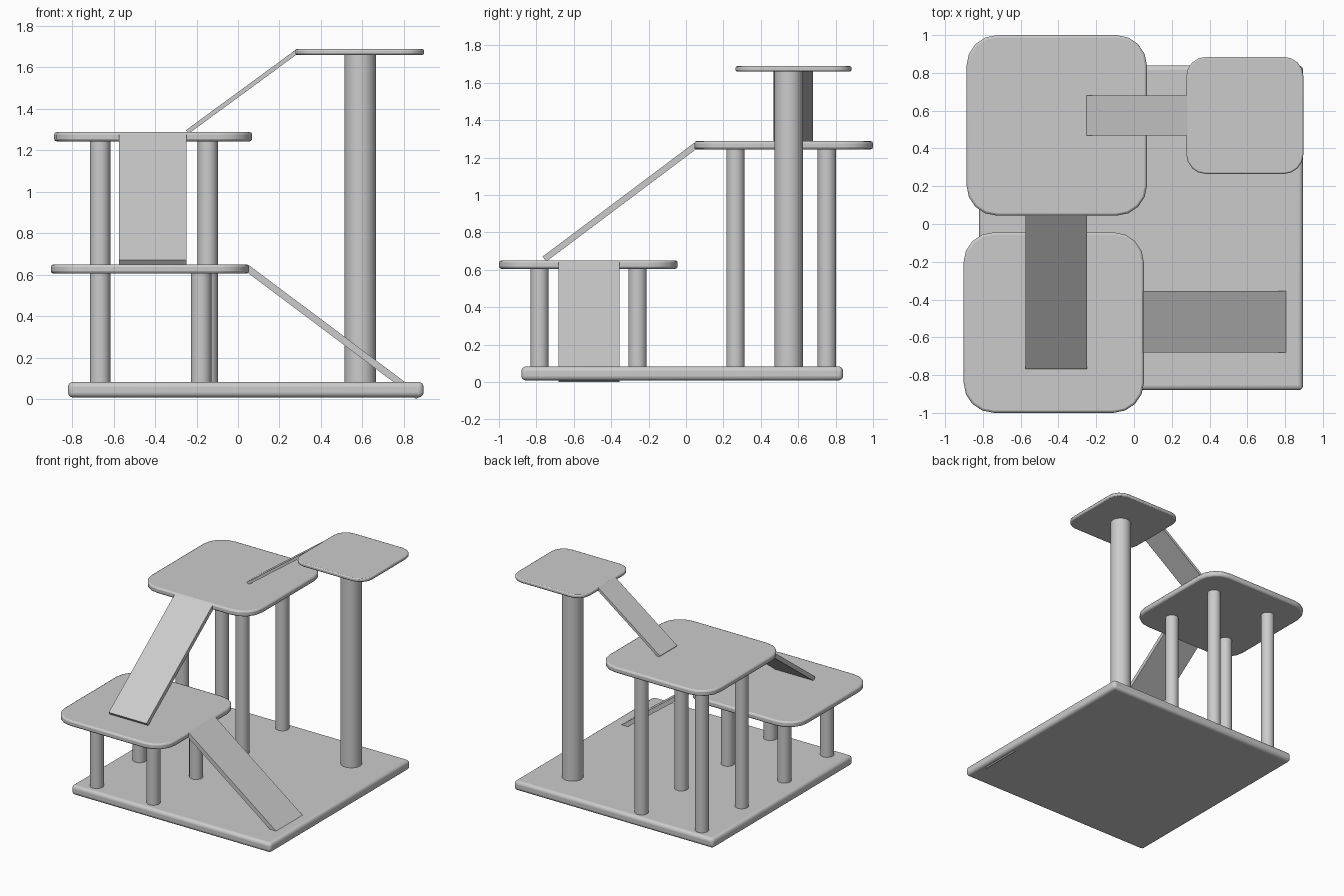
import bpy, bmesh
from math import cos, sin, pi, radians
from mathutils import Vector

if "Cube" in bpy.data.objects:
    bpy.data.objects.remove(bpy.data.objects["Cube"])


def finish(bm, name, bevel=0, segments=2, smooth=True):
    bmesh.ops.recalc_face_normals(bm, faces=bm.faces)
    me = bpy.data.meshes.new(name)
    bm.to_mesh(me)
    bm.free()
    ob = bpy.data.objects.new(name, me)
    bpy.context.collection.objects.link(ob)
    if bevel:
        m = ob.modifiers.new("edge_bevel", 'BEVEL')
        m.width, m.segments = bevel, segments
        m.limit_method, m.angle_limit = 'ANGLE', radians(50)
    if smooth:
        bpy.ops.object.select_all(action='DESELECT')
        bpy.context.view_layer.objects.active = ob
        ob.select_set(True)
        bpy.ops.object.shade_smooth_by_angle(angle=radians(40))
    return ob


def prism(name, points, offset, **kw):
    """Extrude a flat outline along an offset."""
    bm = bmesh.new()
    face = bm.faces.new([bm.verts.new(p) for p in points])
    ext = bmesh.ops.extrude_face_region(bm, geom=[face], use_keep_orig=True)
    verts = [g for g in ext["geom"] if isinstance(g, bmesh.types.BMVert)]
    bmesh.ops.translate(bm, verts=verts, vec=offset)
    return finish(bm, name, **kw)


def platform(name, cx, cy, size, z0, z1, radius, bevel):
    h = size / 2 - radius
    pts = []
    for q, (sx, sy) in enumerate([(1, 1), (-1, 1), (-1, -1), (1, -1)]):
        for i in range(5):
            a = pi / 2 * (q + i / 4)
            pts.append((cx + sx * h + radius * cos(a), cy + sy * h + radius * sin(a), z0))
    return prism(name, pts, (0, 0, z1 - z0), bevel=bevel)


def post(name, x, y, r, z0, z1):
    bm = bmesh.new()
    bmesh.ops.create_cone(bm, cap_ends=True, segments=32, radius1=r, radius2=r, depth=z1 - z0)
    bmesh.ops.translate(bm, verts=bm.verts, vec=(x, y, (z0 + z1) / 2))
    return finish(bm, name)


def ramp(name, low, high, width, thick):
    """Plank whose top face runs from the middle of its low end to its high end."""
    low, high = Vector(low), Vector(high)
    run = (high - low).normalized()
    side = run.cross(Vector((0, 0, 1))).normalized()
    down = run.cross(side).normalized() * thick
    if down.z > 0:
        down = -down
    s = side * width / 2
    return prism(name, [low - s, high - s, high - s + down, low - s + down],
                 side * width, smooth=False)


# base board with rounded edges
prism("base", [(-0.82, -0.88, 0.008), (0.895, -0.88, 0.008), (0.895, 0.84, 0.008), (-0.82, 0.84, 0.008)],
      (0, 0, 0.075), bevel=0.025, segments=4)

# platforms
platform("low_platform", -0.425, -0.522, 0.955, 0.605, 0.65, 0.16, 0.012)
platform("middle_platform", -0.409, 0.522, 0.955, 1.243, 1.288, 0.16, 0.012)
platform("top_platform", 0.587, 0.575, 0.62, 1.66, 1.688, 0.104, 0.008)

# posts
for i, x in enumerate((-0.665, -0.178)):
    for j, y in enumerate((-0.783, -0.259)):
        post(f"low_post_{i}{j}", x, y, 0.049, 0.03, 0.62)
for i, x in enumerate((-0.665, -0.146)):
    for j, y in enumerate((0.265, 0.753)):
        post(f"middle_post_{i}{j}", x, y, 0.049, 0.03, 1.26)
post("tall_post", 0.59, 0.549, 0.076, 0.03, 1.67)

# ramps
ramp("low_ramp", (0.88, -0.518, 0.026), (0.05, -0.518, 0.648), 0.325, 0.033)
ramp("middle_ramp", (-0.412, -0.767, 0.67), (-0.412, 0.05, 1.283), 0.325, 0.033)
ramp("top_ramp", (-0.252, 0.574, 1.296), (0.28, 0.574, 1.686), 0.212, 0.021)
